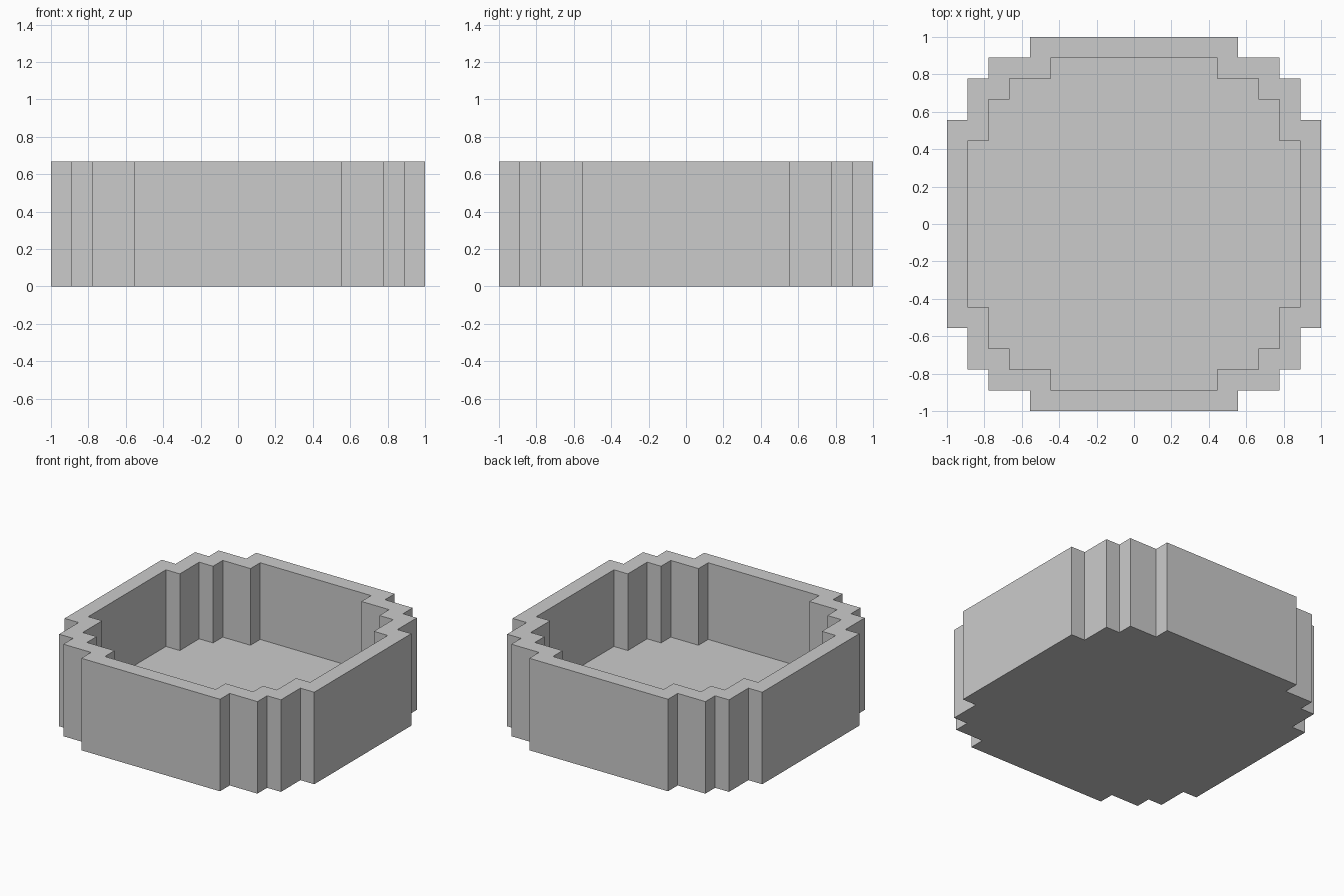
import bpy, bmesh

if "Cube" in bpy.data.objects:
    bpy.data.objects.remove(bpy.data.objects["Cube"])

U = 1 / 9  # the model sits on a grid of ninths


def stepped_ring(bm, inset, z):
    """Closed stepped-circle loop of vertices; one quadrant rotated four times."""
    quadrant = [(9, 5), (8, 5), (8, 7), (7, 7), (7, 8), (5, 8), (5, 9)]
    pts = [(x - inset, y - inset) for x, y in quadrant]
    ring = []
    for _ in range(4):
        ring += [bm.verts.new((x * U, y * U, z * U)) for x, y in pts]
        pts = [(-y, x) for x, y in pts]
    return ring


bm = bmesh.new()

# Outer foot, outer rim, inner rim, inner floor
rings = [stepped_ring(bm, i, z) for i, z in [(0, 0), (0, 6), (1, 6), (1, 1)]]

# Outer wall, rim and inner wall
for a, b in zip(rings, rings[1:]):
    for i in range(len(a)):
        j = (i + 1) % len(a)
        bm.faces.new((a[i], a[j], b[j], b[i]))

# Underside and inside floor
bm.faces.new(rings[0][::-1])
bm.faces.new(rings[-1])
bm.normal_update()

mesh = bpy.data.meshes.new("stepped_basin")
bm.to_mesh(mesh)
bm.free()
bpy.context.collection.objects.link(bpy.data.objects.new("stepped_basin", mesh))
